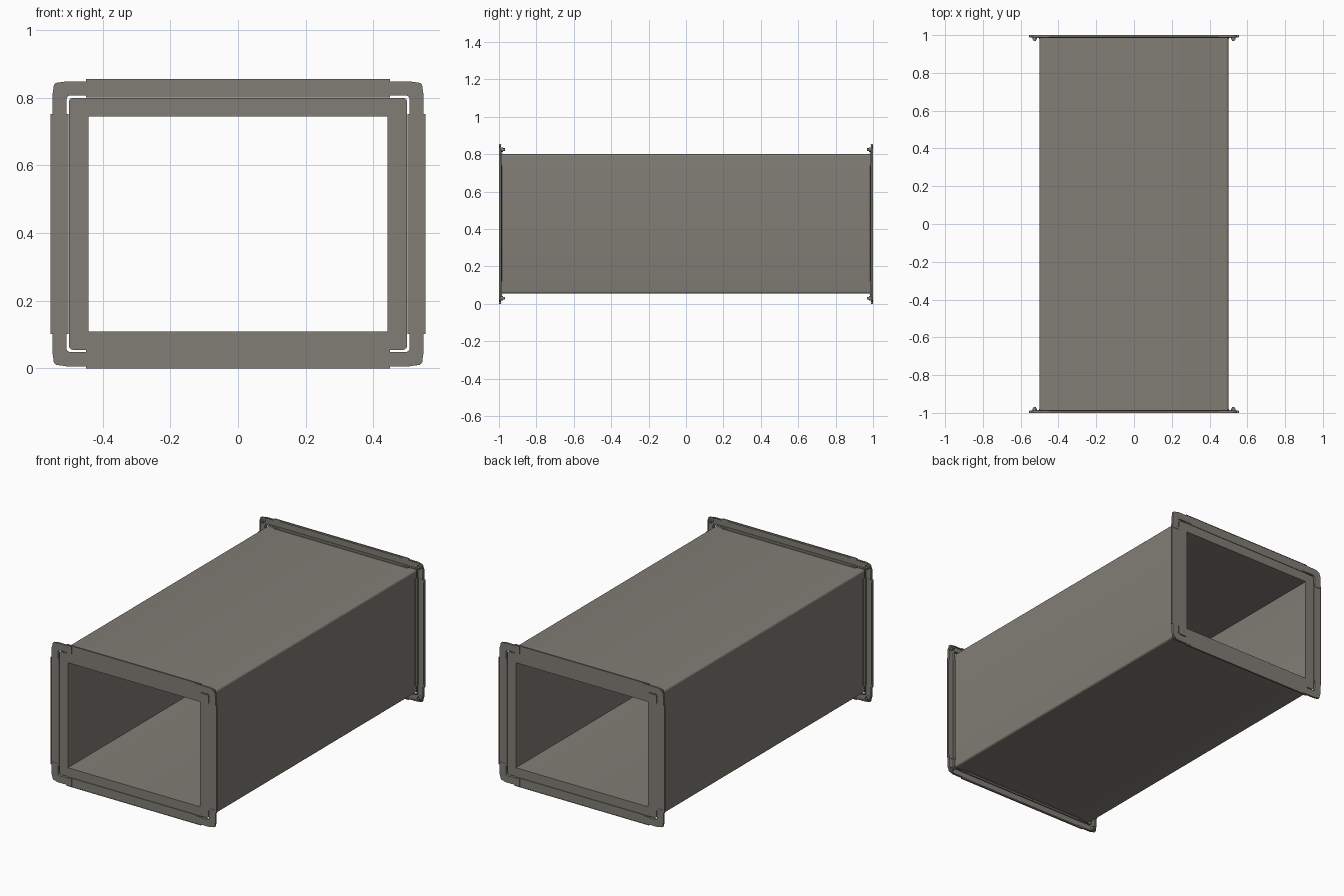
import bpy, bmesh, math

if "Cube" in bpy.data.objects:
    bpy.data.objects.remove(bpy.data.objects["Cube"])

CZ = 0.4275                 # height of the duct axis
WX, WZ = 0.50, 0.3725       # half size of the duct outside
IX, IZ = 0.442, 0.318       # half size of the opening
FX, FZ = 0.549, 0.4245      # half size of the flange corners

steel = bpy.data.materials.new("warm grey steel")
steel.diffuse_color = (0.22, 0.207, 0.18, 1)
steel.use_nodes = True
steel.node_tree.nodes["Principled BSDF"].inputs["Base Color"].default_value = steel.diffuse_color


def loft(name, rings, cyclic=False):
    """Join equal rings of points into a solid, capped unless cyclic."""
    bm = bmesh.new()
    rows = [[bm.verts.new(p) for p in r] for r in rings]
    n = len(rows[0])
    for i in range(len(rows) if cyclic else len(rows) - 1):
        a, b = rows[i], rows[(i + 1) % len(rows)]
        for j in range(n):
            k = (j + 1) % n
            bm.faces.new((a[j], a[k], b[k], b[j]))
    if not cyclic:
        bm.faces.new(rows[0])
        bm.faces.new(rows[-1])
    bmesh.ops.recalc_face_normals(bm, faces=bm.faces)
    me = bpy.data.meshes.new(name)
    bm.to_mesh(me)
    bm.free()
    ob = bpy.data.objects.new(name, me)
    bpy.context.collection.objects.link(ob)
    me.materials.append(steel)
    bpy.context.view_layer.objects.active = ob
    ob.select_set(True)
    bpy.ops.object.shade_smooth_by_angle(angle=math.radians(35))
    ob.select_set(False)
    return ob


def arc(cx, cz, r, a0, a1, n):
    return [(cx + r * math.cos(math.radians(a0 + (a1 - a0) * i / n)),
             cz + r * math.sin(math.radians(a0 + (a1 - a0) * i / n)))
            for i in range(n + 1)]


def rounded(hx, hz, r, y):
    pts = []
    for sx, sz, a in ((1, 1, 0), (-1, 1, 90), (-1, -1, 180), (1, -1, 270)):
        pts += arc(sx * (hx - r), sz * (hz - r), r, a, a + 90, 5)
    return [(x, y, CZ + z) for x, z in pts]


# Thick-walled duct, open at both ends
E = 0.996
loft("duct_body", [rounded(WX, WZ, 0.012, -E), rounded(WX, WZ, 0.012, E),
                   rounded(IX, IZ, 0.001, E), rounded(IX, IZ, 0.001, -E)], True)

# Rail section: (distance out from duct wall, depth from duct end)
RAIL = [(0.001, 0.002), (0.0515, 0.002), (0.0515, 0.0005), (0.055, 0.0005),
        (0.055, 0.011), (0.049, 0.013), (0.048, 0.010), (0.0515, 0.009),
        (0.0515, 0.006), (0.012, 0.006), (0.012, 0.014), (0.004, 0.016),
        (0.004, 0.020), (0.001, 0.020)]


def corner_band(r0, r1):
    """L-shaped outline between two offsets from the duct wall."""
    def edge(u, r):
        hx, hz = WX + u, WZ + u
        return [(hx, 0.309)] + arc(hx - r, hz - r, r, 0, 90, 8) + [(0.415, hz)]
    return edge(r1, max(0.008, r1 - 0.004)) + edge(r0, 0.012)[::-1]


for end, s in (("front", -1), ("back", 1)):
    # Four straight flange rails
    for side, t in (("right", 1), ("left", -1)):
        loft(f"{end}_{side}_rail",
             [[(t * (WX + u), s * (1 - v), CZ + q) for u, v in RAIL]
              for q in (-0.325, 0.325)])
    for side, t in (("top", 1), ("bottom", -1)):
        loft(f"{end}_{side}_rail",
             [[(q, s * (1 - v), CZ + t * (WZ + u)) for u, v in RAIL]
              for q in (-0.45, 0.45)])

    # Four corner pieces: plate, folded rims and a round boss behind
    for sx in (-1, 1):
        for sz in (-1, 1):
            def slab(part, outline, v0, v1):
                loft(f"{end}_{part}_{'r' if sx > 0 else 'l'}{'t' if sz > 0 else 'b'}",
                     [[(sx * x, s * (1 - v), CZ + sz * z) for x, z in outline]
                      for v in (v0, v1)])
            slab("corner_plate", corner_band(0.007, FX - WX), 0, 0.004)
            slab("corner_outer_rim", corner_band(0.045, 0.049), 0.004, 0.012)
            slab("corner_inner_rim", corner_band(0.007, 0.010), 0.004, 0.016)
            slab("corner_boss", arc(WX + 0.025, WZ + 0.025, 0.012, 0, 345, 23),
                 0.004, 0.022)
            slab("corner_boss_tip", arc(WX + 0.025, WZ + 0.025, 0.007, 0, 345, 23),
                 0.022, 0.032)
